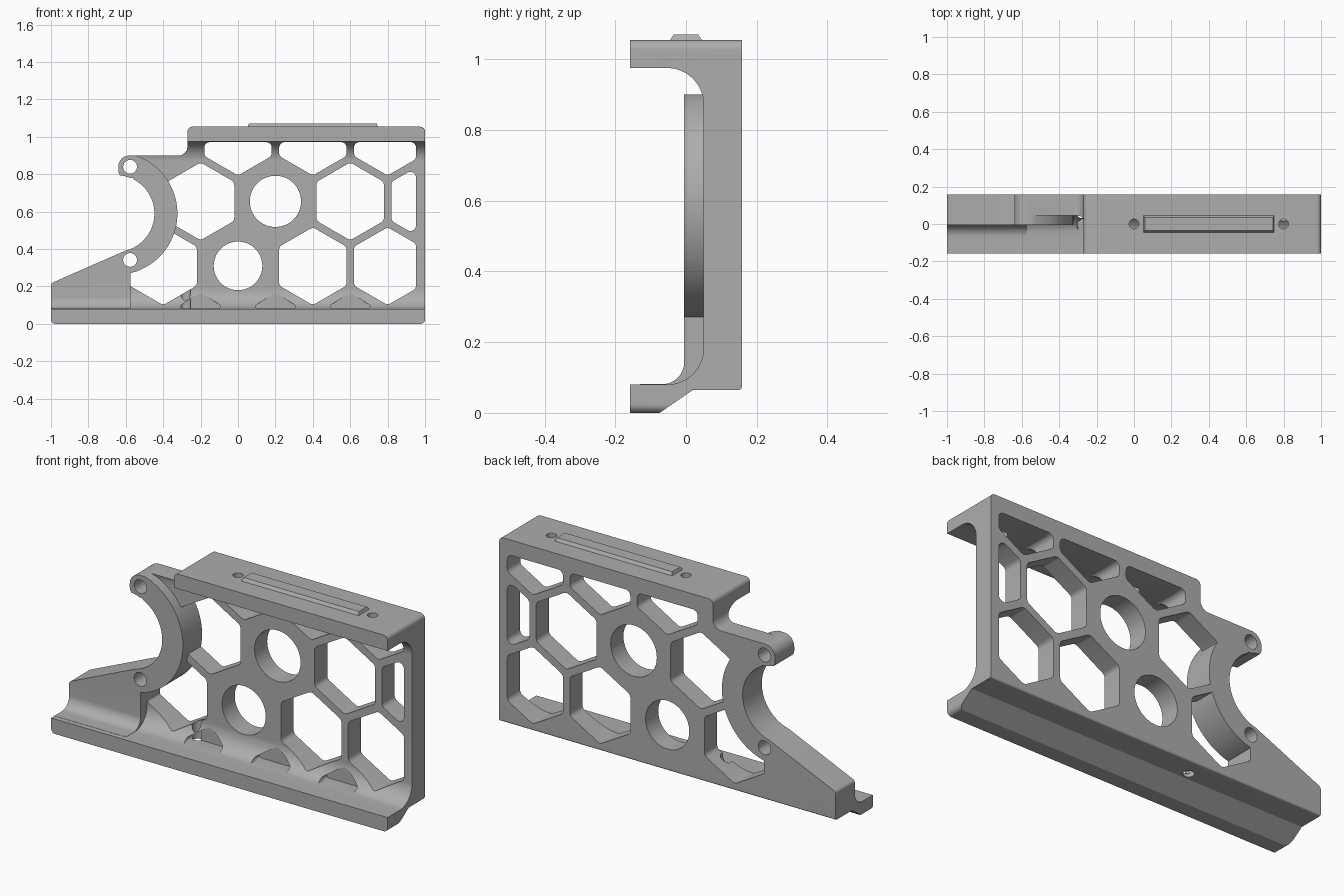
import bpy, bmesh, math
from mathutils import Vector

cube = bpy.data.objects.get("Cube")
if cube:
    bpy.data.objects.remove(cube, do_unlink=True)

grey = bpy.data.materials.new("plain_grey")
grey.use_nodes = True
grey.diffuse_color = (0.42, 0.42, 0.42, 1)
grey.node_tree.nodes["Principled BSDF"].inputs["Base Color"].default_value = (0.42, 0.42, 0.42, 1)


def rounded(points, steps=10):
    """Fillet a polygon given as (u, v, radius)."""
    out = []
    n = len(points)
    for i, (u, v, r) in enumerate(points):
        p = Vector((u, v))
        a = Vector(points[i - 1][:2]) - p
        b = Vector(points[(i + 1) % n][:2]) - p
        if r == 0:
            out.append(p)
            continue
        half = a.angle(b) / 2
        d = min(r / math.tan(half), a.length * 0.499, b.length * 0.499)
        r = d * math.tan(half)
        a.normalize()
        b.normalize()
        centre = p + (a + b).normalized() * (r / math.sin(half))
        start, end = p + a * d - centre, p + b * d - centre
        sweep = math.pi - 2 * half
        for k in range(steps + 1):
            t = k / steps
            out.append(centre + (start * math.sin((1 - t) * sweep)
                                 + end * math.sin(t * sweep)) / math.sin(sweep))
    return out


def prism(name, shapes, axis, lo, hi):
    """Extrude one or more 2D outlines along an axis."""
    place = {"x": lambda p, t: (t, p[0], p[1]),
             "y": lambda p, t: (p[0], t, p[1]),
             "z": lambda p, t: (p[0], p[1], t)}[axis]
    bm = bmesh.new()
    for pts in shapes:
        low = [bm.verts.new(place(p, lo)) for p in pts]
        high = [bm.verts.new(place(p, hi)) for p in pts]
        bm.faces.new(low)
        bm.faces.new(high)
        for i in range(len(pts)):
            j = (i + 1) % len(pts)
            bm.faces.new((low[i], low[j], high[j], high[i]))
    bmesh.ops.recalc_face_normals(bm, faces=bm.faces)
    mesh = bpy.data.meshes.new(name)
    bm.to_mesh(mesh)
    bm.free()
    mesh.materials.append(grey)
    ob = bpy.data.objects.new(name, mesh)
    bpy.context.collection.objects.link(ob)
    return ob


def circle(u, v, r, n=64):
    return [(u + r * math.cos(math.tau * k / n), v + r * math.sin(math.tau * k / n)) for k in range(n)]


def combine(target, other, operation, remove=True):
    mod = target.modifiers.new("join", "BOOLEAN")
    mod.operation = operation
    mod.solver = "EXACT"
    mod.object = other
    bpy.context.view_layer.objects.active = target
    bpy.ops.object.modifier_apply(modifier=mod.name)
    if remove:
        bpy.data.objects.remove(other, do_unlink=True)


def clip(pts, axis, limit):
    """Keep the part of a convex polygon below a limit."""
    out = []
    for i, p in enumerate(pts):
        q = pts[(i + 1) % len(pts)]
        if p[axis] <= limit:
            out.append(p)
        if (p[axis] <= limit) != (q[axis] <= limit):
            t = (limit - p[axis]) / (q[axis] - p[axis])
            out.append((p[0] + t * (q[0] - p[0]), p[1] + t * (q[1] - p[1])))
    return out


def cell(x, z):
    pts = [(x + 0.208 * math.sin(k * math.pi / 3), z + 0.208 * math.cos(k * math.pi / 3)) for k in range(6)]
    pts = clip(clip(pts, 0, 0.952), 1, 0.972)
    return rounded([(u, v, 0.03) for u, v in pts], 5)


# Channel-shaped body: web with a filleted shelf above and below
body = prism("bracket", [rounded([
    (-0.158, -0.05, 0), (-0.148, -0.05, 0), (0.02, 0.065, 0), (0.158, 0.065, 0.01),
    (0.158, 1.1, 0), (-0.158, 1.1, 0), (-0.158, 0.975, 0), (0.05, 0.975, 0.18),
    (0.05, 0.08, 0.18), (-0.158, 0.08, 0)], 16)], "x", -1.1, 1.1)

# Region of the clamp and the sloping foot, which stays solid
keep = prism("clamp_region", [circle(-0.652, 0.59, 0.328, 96)], "y", -0.4, 0.4)
foot = prism("foot_region", [[(-1.2, -0.1), (-0.575, -0.1), (-0.575, 0.36), (-1.2, 0.36)]], "y", -0.41, 0.41)
combine(keep, foot, "UNION")

# Honeycomb openings on three rows, two cells left filled
row = 0.3464
middle = 0.655
cells = [cell(x, middle - row) for x in (-0.4, 0.4, 0.8)]
cells += [cell(x, middle) for x in (-0.2, 0.6, 1.0)]
cells += [cell(x, middle + row) for x in (0, 0.4, 0.8)]
honeycomb = prism("honeycomb_cutter", cells, "y", -0.3, 0.3)
combine(honeycomb, keep, "DIFFERENCE", remove=False)
combine(body, honeycomb, "DIFFERENCE")

# Shallow pockets in the lower fillet
pockets = [rounded([(x - 0.135, 0.081, 0.012), (x + 0.135, 0.081, 0.012), (x, 0.168, 0.03)], 5)
           for x in (-0.2, 0.2, 0.6)]
combine(body, prism("pocket_cutter", pockets, "y", -0.3, 0.049), "DIFFERENCE")

# Thicker front layer of clamp and foot
thick = prism("clamp", [rounded([
    (-0.13, 0.07, 0), (-0.13, 0.081, 0), (-0.005, 0.081, 0.1), (-0.005, 1.2, 0),
    (0.1, 1.2, 0), (0.1, 0.072, 0)], 12)], "x", -1.15, -0.2)
combine(thick, keep, "INTERSECT")
combine(body, thick, "UNION")

# Side outline with rounded corners and a sloping foot
outline = prism("outline", [rounded([
    (-1, 0, 0.025), (1, 0, 0.025), (1, 1.054, 0.025), (-0.27, 1.054, 0.025),
    (-0.27, 0.9, 0.05), (-0.64, 0.9, 0.06), (-0.64, 0.78, 0.059), (-0.56, 0.78, 0),
    (-0.56, 0.41, 0), (-1, 0.217, 0.02)])], "y", -0.5, 0.5)
combine(body, outline, "INTERSECT")

# Clamp mouth, round windows and pin holes
holes = [circle(-0.652, 0.59, 0.205, 96), circle(0, 0.31, 0.13), circle(0.2, middle, 0.137),
         circle(-0.577, 0.84, 0.037, 32), circle(-0.577, 0.342, 0.037, 32)]
combine(body, prism("hole_cutter", holes, "y", -0.6, 0.6), "DIFFERENCE")

# Vertical screw holes
screws = [circle(0, 0, 0.026, 32), circle(0.8, 0, 0.026, 32)]
combine(body, prism("screw_cutter", screws, "z", 0.88, 1.2), "DIFFERENCE")
combine(body, prism("lower_screw_cutter", [circle(-0.28, 0.06, 0.028, 32)], "z", -0.1, 0.22), "DIFFERENCE")

# Raised rail on the top shelf
rail = prism("top_rail", [[(-0.35, -0.048), (0.35, -0.048), (0.35, 0.048), (-0.35, 0.048)]], "z", 1.05, 1.07)
for v in rail.data.vertices:
    if v.co.z > 1.06:
        v.co.x -= math.copysign(0.008, v.co.x)
        v.co.y -= math.copysign(0.014, v.co.y)
    v.co.x += 0.4

# Smooth curved walls, keep edges crisp
bpy.ops.object.select_all(action="DESELECT")
body.select_set(True)
bpy.context.view_layer.objects.active = body
bpy.ops.object.shade_smooth_by_angle(angle=math.radians(28))
